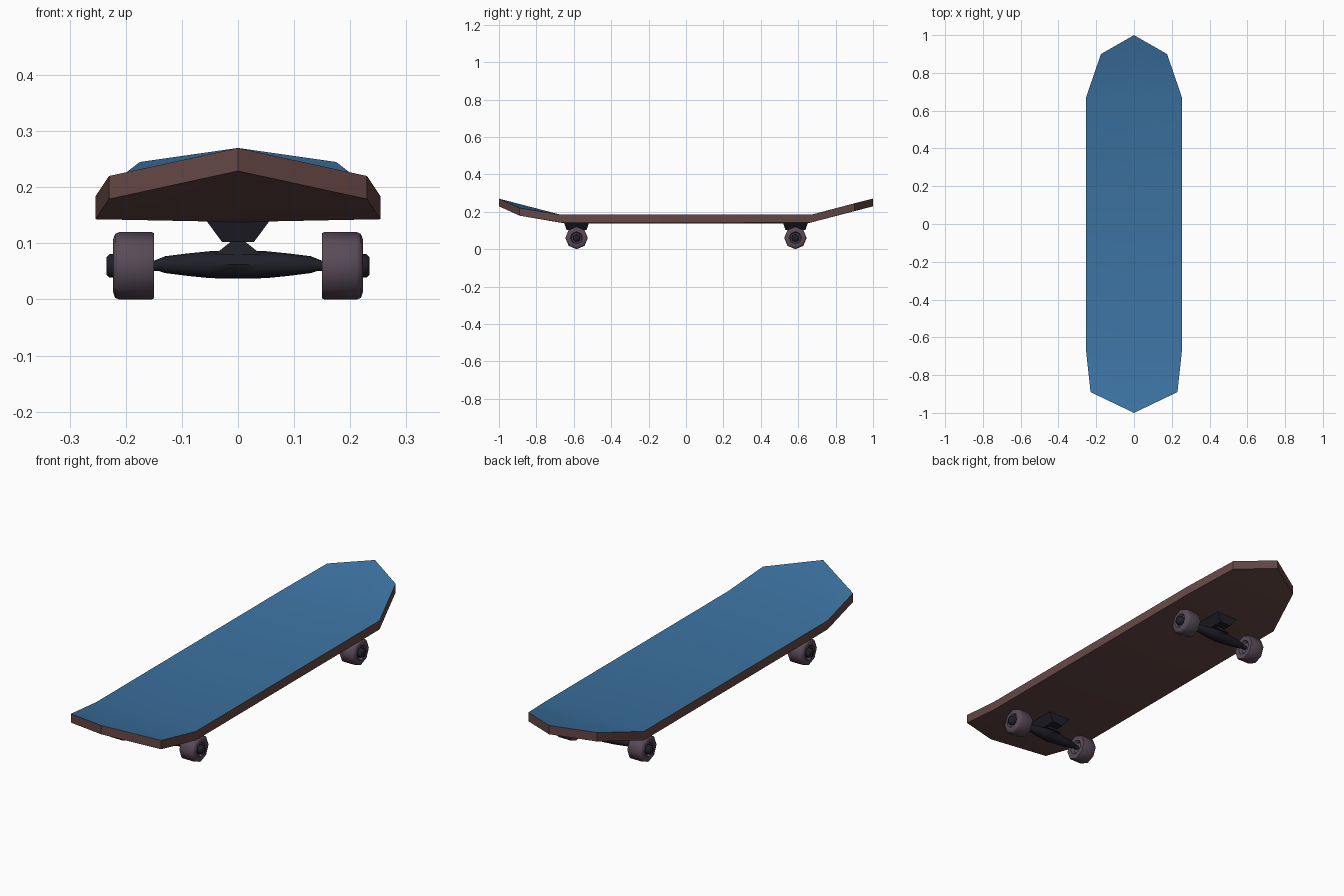
import bpy, math

if "Cube" in bpy.data.objects:
    bpy.data.objects.remove(bpy.data.objects["Cube"])


def material(name, rgb):
    m = bpy.data.materials.new(name)
    m.diffuse_color = (*rgb, 1)
    m.use_nodes = True
    m.node_tree.nodes["Principled BSDF"].inputs["Base Color"].default_value = m.diffuse_color
    return m


GRIP = material("grip_blue", (0.045, 0.17, 0.36))
WOOD = material("deck_brown", (0.13, 0.065, 0.06))
RUBBER = material("wheel_mauve", (0.1, 0.07, 0.095))
METAL = material("dark_metal", (0.014, 0.014, 0.022))


def make(name, verts, faces, mats, angle=35):
    me = bpy.data.meshes.new(name)
    me.from_pydata(verts, [], faces)
    for m in mats:
        me.materials.append(m)
    ob = bpy.data.objects.new(name, me)
    bpy.context.collection.objects.link(ob)
    bpy.ops.object.select_all(action='DESELECT')
    ob.select_set(True)
    bpy.context.view_layer.objects.active = ob
    bpy.ops.object.mode_set(mode='EDIT')
    bpy.ops.mesh.select_all(action='SELECT')
    bpy.ops.mesh.normals_make_consistent(inside=False)
    bpy.ops.object.mode_set(mode='OBJECT')
    bpy.ops.object.shade_smooth_by_angle(angle=math.radians(angle))
    return ob


def loft(name, rings, y, mat, sides=8, angle=50):
    """Rings along x: (x, centre z, half height, half depth)."""
    verts, faces = [], []
    for x, z, rz, ry in rings:
        for i in range(sides):
            a = 2 * math.pi * i / sides
            verts.append((x, y + ry * math.sin(a), z + rz * math.cos(a)))
    for r in range(len(rings) - 1):
        for i in range(sides):
            j = (i + 1) % sides
            faces.append((r * sides + i, r * sides + j,
                          (r + 1) * sides + j, (r + 1) * sides + i))
    faces.append(tuple(range(sides)))
    faces.append(tuple(range((len(rings) - 1) * sides, len(rings) * sides)))
    return make(name, verts, faces, [mat], angle)


def frustum(name, y, bottom, top, mat):
    """Tapered block; bottom and top are (half x, half y, z)."""
    verts = [(sx * hx, y + sy * hy, z) for hx, hy, z in (bottom, top)
             for sx, sy in ((-1, -1), (1, -1), (1, 1), (-1, 1))]
    faces = [(0, 1, 2, 3), (4, 5, 6, 7)]
    faces += [(i, (i + 1) % 4, (i + 1) % 4 + 4, i + 4) for i in range(4)]
    return make(name, verts, faces, [mat], 20)


# Deck: outline loop plus two centre points, dropped to form the underside
right = [(0.23, -0.89, 0.22), (0.254, -0.67, 0.184),
         (0.254, 0.67, 0.184), (0.175, 0.9, 0.245)]
top = [(0, -1, 0.27)] + right + [(0, 1, 0.27)]
top += [(-x, y, z) for x, y, z in reversed(right)]
top += [(0, -0.65, 0.179), (0, 0.65, 0.179)]
n = len(top)
quads = [(0, 1, 2, 10), (10, 2, 3, 11), (11, 3, 4, 5),
         (0, 10, 8, 9), (10, 11, 7, 8), (11, 5, 6, 7)]
under = [(x, y, z - 0.041) for x, y, z in top]
faces = quads + [tuple(i + n for i in reversed(q)) for q in quads]
faces += [(i, i + n, (i + 1) % 10 + n, (i + 1) % 10) for i in range(10)]
deck = make("deck", top + under, faces, [GRIP, WOOD], 30)
for p in deck.data.polygons:
    p.material_index = 0 if p.index < len(quads) else 1

# Trucks and wheels, front and back
half = [(0.0, 0.062, 0.025, 0.034), (0.05, 0.062, 0.024, 0.026),
        (0.09, 0.062, 0.02, 0.02), (0.13, 0.062, 0.015, 0.015),
        (0.155, 0.061, 0.006, 0.006)]
hanger = [(-x, z, a, b) for x, z, a, b in reversed(half[1:])] + half
for end, y in (("front", -0.585), ("back", 0.585)):
    frustum(end + "_baseplate", y, (0.028, 0.053, 0.102), (0.057, 0.066, 0.141), METAL)
    frustum(end + "_truck_neck", y, (0.042, 0.026, 0.08), (0.01, 0.014, 0.105), METAL)
    loft(end + "_hanger", hanger, y, METAL)
    loft(end + "_axle", [(-0.222, 0.06, 0.009, 0.009), (0.222, 0.06, 0.009, 0.009)], y, METAL)
    for side, s in (("left", -1), ("right", 1)):
        # Wheel profile with rounded outer rim and recessed hubs
        profile = [(0.162, 0.026), (0.15, 0.034), (0.15, 0.058), (0.154, 0.06),
                   (0.212, 0.06), (0.219, 0.057), (0.223, 0.046),
                   (0.223, 0.034), (0.213, 0.028)]
        loft(f"{end}_{side}_wheel", [(s * x, 0.06, r, r) for x, r in profile], y, RUBBER)
        nut = [(0.205, 0.021), (0.229, 0.021), (0.234, 0.016)]
        loft(f"{end}_{side}_axle_nut", [(s * x, 0.06, r, r) for x, r in nut], y, METAL)
